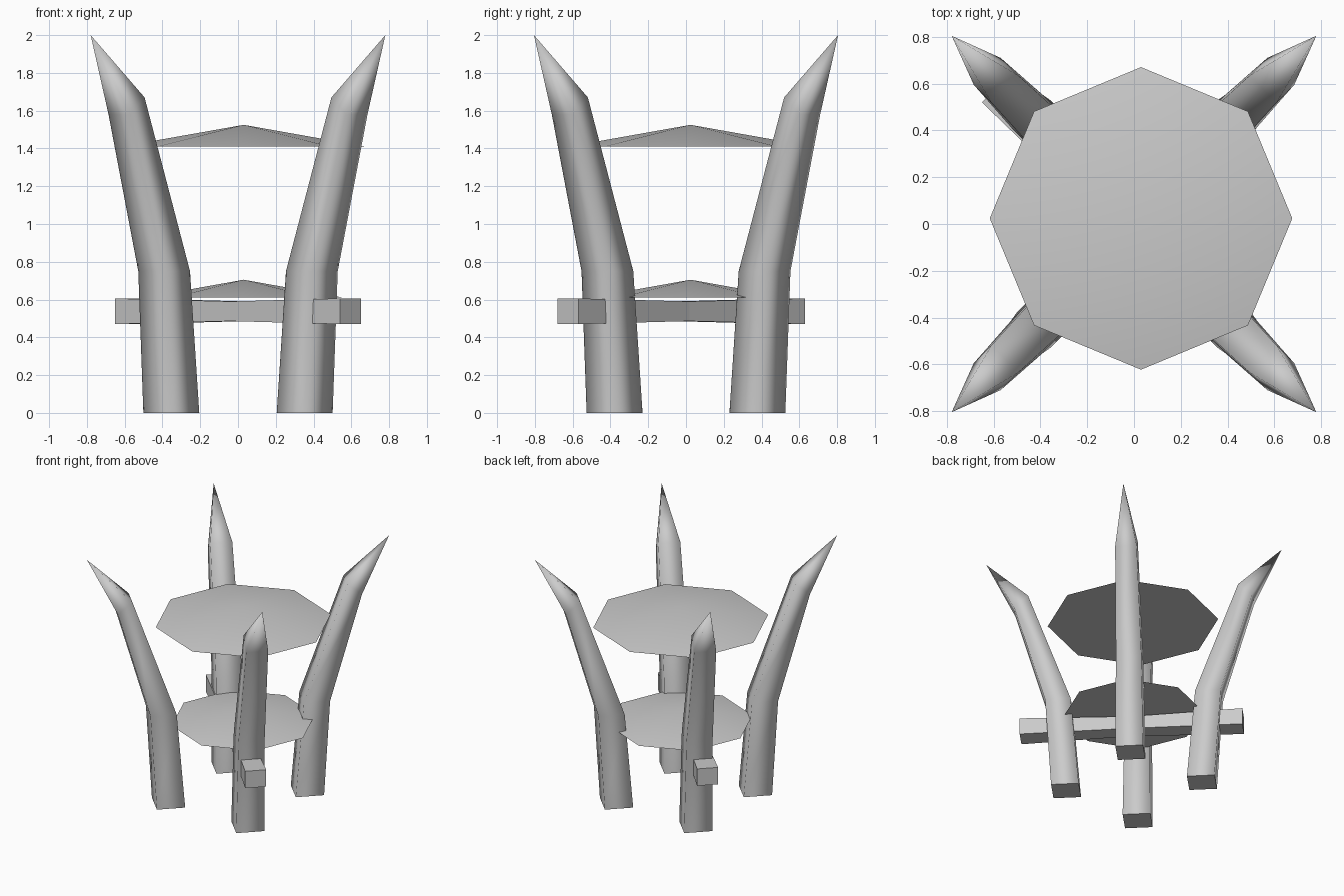
import bpy, bmesh, math
from mathutils import Vector

if "Cube" in bpy.data.objects:
    bpy.data.objects.remove(bpy.data.objects["Cube"], do_unlink=True)

grey = bpy.data.materials.new("plain grey")
grey.use_nodes = True
colour = (0.6, 0.6, 0.6, 1)
grey.diffuse_color = colour
grey.node_tree.nodes["Principled BSDF"].inputs["Base Color"].default_value = colour


def finish(name, bm, smooth=True):
    """Turn a bmesh into an object, keeping flat undersides crisp."""
    bmesh.ops.recalc_face_normals(bm, faces=bm.faces)
    for face in bm.faces:
        face.smooth = smooth and face.normal.z > -0.99
        if not face.smooth:
            for edge in face.edges:
                edge.smooth = False
    mesh = bpy.data.meshes.new(name)
    bm.to_mesh(mesh)
    bm.free()
    mesh.materials.append(grey)
    obj = bpy.data.objects.new(name, mesh)
    bpy.context.collection.objects.link(obj)
    return obj


def loft(bm, rings):
    """Skin four-cornered rings into a tube and return its ring vertices."""
    loops = [[bm.verts.new(p) for p in ring] for ring in rings]
    for a, b in zip(loops, loops[1:]):
        for i in range(4):
            j = (i + 1) % 4
            bm.faces.new((a[i], a[j], b[j], b[i]))
    return loops


# Four posts: square section facing the centre, bending outward to a point
def post(name, sx, sy):
    bm = bmesh.new()
    # centre x, half diagonal, radial offset of each side, height, tilt
    sections = [(0.353, 0.148, 0.074, 0, 0),
                (0.391, 0.137, 0.0685, 0.75, 0),
                (0.59, 0.115, 0.038, 1.625, 0.045)]
    rings = []
    for x, diagonal, radial, z, tilt in sections:
        across = diagonal / 2
        ring = []
        for r, a in ((1, 1), (1, -1), (-1, -1), (-1, 1)):
            ring.append((sx * (x + r * radial + a * across),
                         sy * (x + 0.025 + r * radial - a * across),
                         z - r * tilt))
        rings.append(ring)
    loops = loft(bm, rings)
    bm.faces.new(loops[0])
    tip = bm.verts.new((sx * 0.78, sy * 0.805, 2))
    for i in range(4):
        bm.faces.new((loops[-1][i], loops[-1][(i + 1) % 4], tip))
    finish(name, bm)


for side, sx in (("left", 1), ("right", -1)):
    for end, sy in (("front", -1), ("back", 1)):
        post(f"{end}_{side}_post", sx, sy)


# Two shallow eight-sided canopies
def canopy(name, radius, base, height):
    bm = bmesh.new()
    bmesh.ops.create_cone(bm, cap_ends=True, segments=8, radius1=radius,
                          radius2=0, depth=height)
    bmesh.ops.remove_doubles(bm, verts=bm.verts, dist=0.0001)
    obj = finish(name, bm)
    obj.location = (0.03, 0.024, base + height / 2)


canopy("upper_canopy", 0.647, 1.41, 0.115)
canopy("lower_canopy", 0.53, 0.61, 0.095)

# Diagonal crossbar, a little slimmer in the middle
bm = bmesh.new()
start, stop = Vector((-0.595, 0.575, 0.538)), Vector((0.595, -0.625, 0.538))
sideways = Vector((1, 1, 0)).normalized()
up = Vector((0, 0, 1))
rings = []
for t, width, height in ((0, 0.078, 0.068), (0.5, 0.06, 0.052), (1, 0.078, 0.068)):
    middle = start.lerp(stop, t)
    rings.append([middle + sideways * width * a + up * height * b
                  for a, b in ((1, 1), (1, -1), (-1, -1), (-1, 1))])
loops = loft(bm, rings)
bm.faces.new(loops[0])
bm.faces.new(loops[-1])
finish("crossbar", bm, smooth=False)
